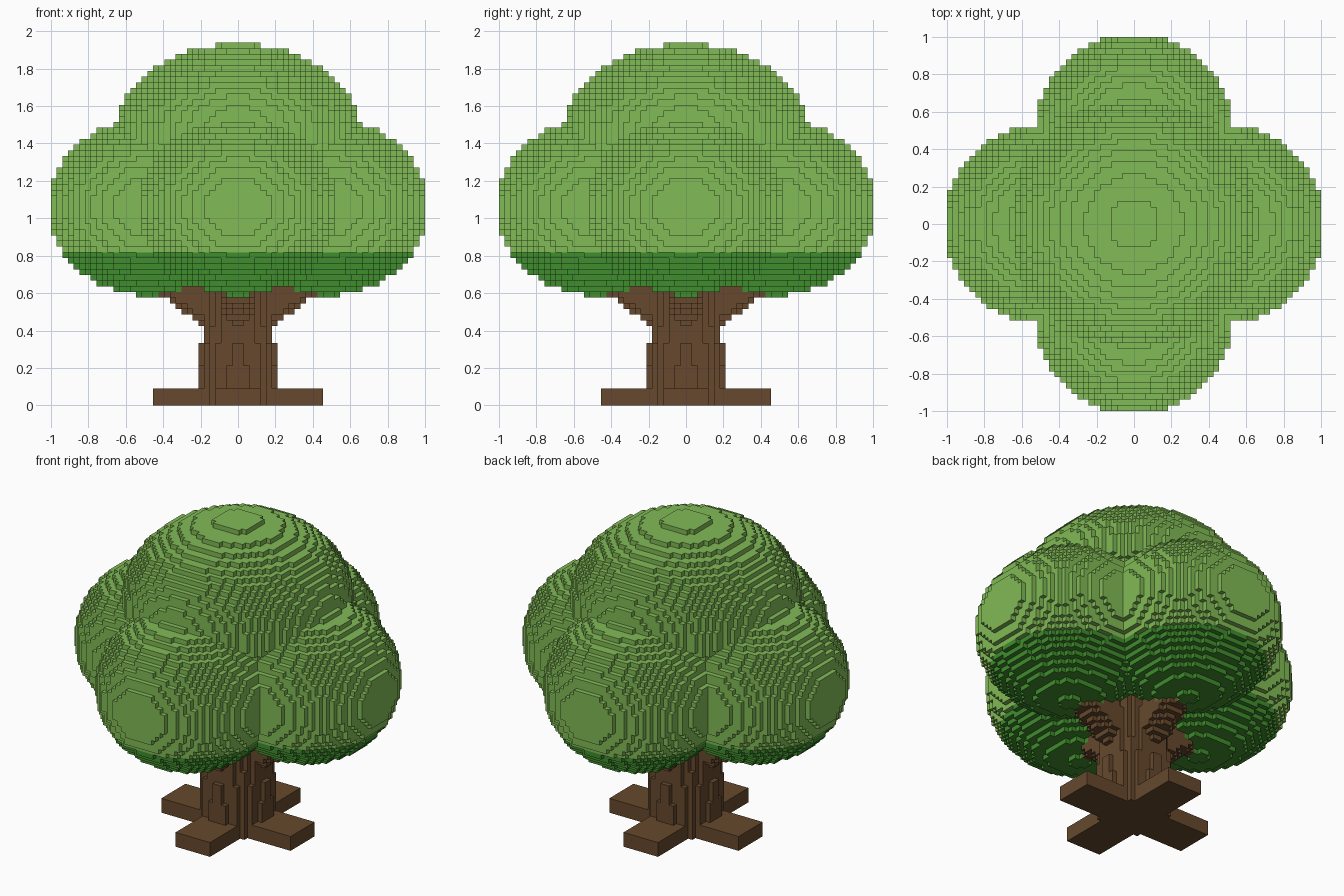
import bpy, bmesh, math
from mathutils import Vector

cube = bpy.data.objects.get("Cube")
if cube:
    bpy.data.objects.remove(cube, do_unlink=True)

VOXEL = 2 / 66          # edge length of one block; all sizes below are in blocks
HALF, TOP = 33, 64      # block grid: x and y from -33 to 33, z from 0 to 64
SHADE_LINE = 27         # leaves below this height are dark


def make_material(name, rgb):
    mat = bpy.data.materials.new(name)
    mat.use_nodes = True
    mat.diffuse_color = (*rgb, 1)
    mat.node_tree.nodes["Principled BSDF"].inputs["Base Color"].default_value = (*rgb, 1)
    return mat


leaf_light = make_material("light_leaf_green", (0.22, 0.495, 0.092))
leaf_dark = make_material("dark_leaf_green", (0.05, 0.262, 0.026))
bark = make_material("bark_brown", (0.133, 0.066, 0.026))


# Canopy: a crown dome above four side lobes (centre, horizontal and vertical radius)
LOBES = [((0, 0, 47.9), 21.5, 15.95)]
for dx, dy in ((1, 0), (-1, 0), (0, 1), (0, -1)):
    LOBES.append(((16 * dx, 16 * dy, 35), 17.5, 15.6))


def in_canopy(x, y, z):
    if z < 19:
        return False
    for (cx, cy, cz), r, h in LOBES:
        if ((x - cx) ** 2 + (y - cy) ** 2) / r ** 2 + ((z - cz) / h) ** 2 <= 1:
            return True
    return False


# Trunk: a round column that tapers slightly
def in_trunk(x, y, z):
    return z < 31 and math.hypot(x, y) <= 7.0 - 0.045 * z


# Branches: rounded limbs rising outwards along both axes
BRANCH_START, BRANCH_END, BRANCH_RADIUS = Vector((3, 0, 16.2)), Vector((14, 0, 23.8)), 3.5


def in_branches(x, y, z):
    if not 10 < z < 28:
        return False
    axis = BRANCH_END - BRANCH_START
    for along, across in ((abs(x), y), (abs(y), x)):
        p = Vector((along, across, z)) - BRANCH_START
        t = min(1, max(0, p.dot(axis) / axis.length_squared))
        if (p - axis * t).length <= BRANCH_RADIUS:
            return True
    return False


# Roots: a flat cross of four arms
def in_roots(x, y, z):
    near, far = sorted((abs(x), abs(y)))
    return z < 3 and near < 4 and far < 15


PARTS = [
    ("canopy", in_canopy, (leaf_light, leaf_dark)),
    ("trunk", in_trunk, (bark,)),
    ("branches", in_branches, (bark,)),
    ("roots", in_roots, (bark,)),
]

# Give every filled block to the first part that contains it
blocks = {}
for i in range(-HALF, HALF):
    for j in range(-HALF, HALF):
        for k in range(TOP):
            for part, inside, _ in PARTS:
                if inside(i + 0.5, j + 0.5, k + 0.5):
                    blocks[i, j, k] = part
                    break


def build_part(part, materials):
    """Make a mesh from the exposed faces of one part's blocks."""
    bm = bmesh.new()
    verts = {}

    def vert(p):
        if p not in verts:
            verts[p] = bm.verts.new(Vector(p) * VOXEL)
        return verts[p]

    for cell, owner in blocks.items():
        if owner != part:
            continue
        for axis in range(3):
            u, v = (axis + 1) % 3, (axis + 2) % 3
            for side in (0, 1):
                neighbour = list(cell)
                neighbour[axis] += 2 * side - 1
                if tuple(neighbour) in blocks:
                    continue
                corners = []
                for a, b in ((0, 0), (1, 0), (1, 1), (0, 1)):
                    p = list(cell)
                    p[axis] += side
                    p[u] += a
                    p[v] += b
                    corners.append(vert(tuple(p)))
                face = bm.faces.new(corners if side else corners[::-1])
                if len(materials) > 1 and cell[2] < SHADE_LINE:
                    face.material_index = 1

    # Join the flat block faces into larger steps
    bmesh.ops.dissolve_limit(bm, angle_limit=0.01, verts=bm.verts[:],
                             edges=bm.edges[:], delimit={'MATERIAL'})
    mesh = bpy.data.meshes.new(part)
    bm.to_mesh(mesh)
    bm.free()
    for mat in materials:
        mesh.materials.append(mat)
    bpy.context.collection.objects.link(bpy.data.objects.new(part, mesh))


for part, _, materials in PARTS:
    build_part(part, materials)
